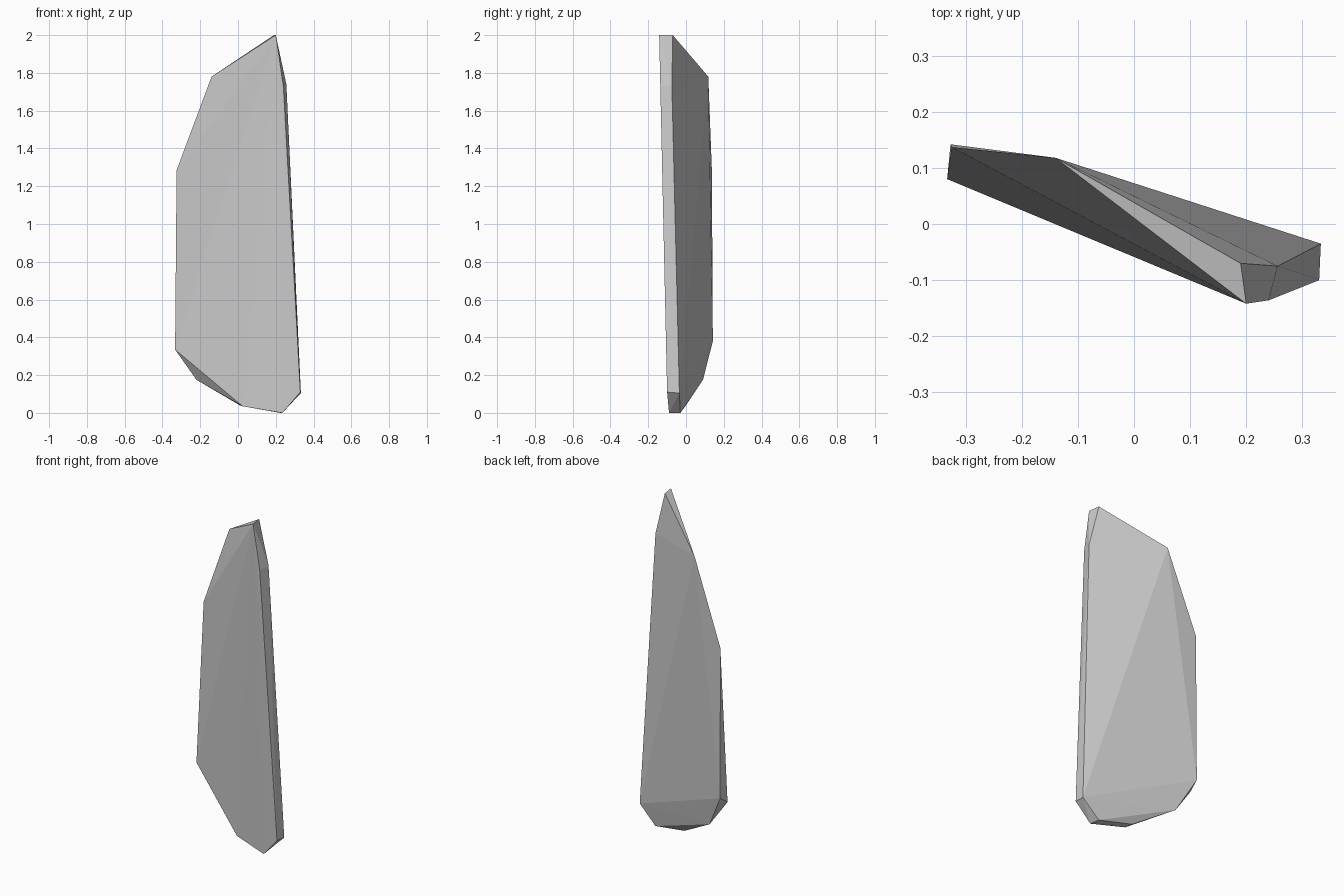
import bpy
import bmesh

if "Cube" in bpy.data.objects:
    bpy.data.objects.remove(bpy.data.objects["Cube"])

# Corners of the front and back faces of the chipped stone slab
front = [(0.20, -0.142, 2.0), (0.24, -0.136, 1.73), (0.33, -0.10, 0.11),
         (0.235, -0.09, 0.0), (0.025, -0.045, 0.035), (-0.333, 0.08, 0.335)]
back = [(0.19, -0.07, 2.0), (0.256, -0.075, 1.74), (0.333, -0.035, 0.105),
        (0.225, -0.03, 0.0), (0.01, 0.0, 0.04), (-0.22, 0.09, 0.175),
        (-0.327, 0.142, 0.38), (-0.325, 0.137, 1.285), (-0.14, 0.118, 1.78)]

# Stretch a faceted skin over the corners
bm = bmesh.new()
for co in front + back:
    bm.verts.new(co)
bmesh.ops.convex_hull(bm, input=bm.verts[:])
bmesh.ops.delete(bm, geom=[v for v in bm.verts if not v.link_faces], context='VERTS')
bmesh.ops.recalc_face_normals(bm, faces=bm.faces[:])

mesh = bpy.data.meshes.new("stone_slab")
bm.to_mesh(mesh)
bm.free()
bpy.context.collection.objects.link(bpy.data.objects.new("stone_slab", mesh))
